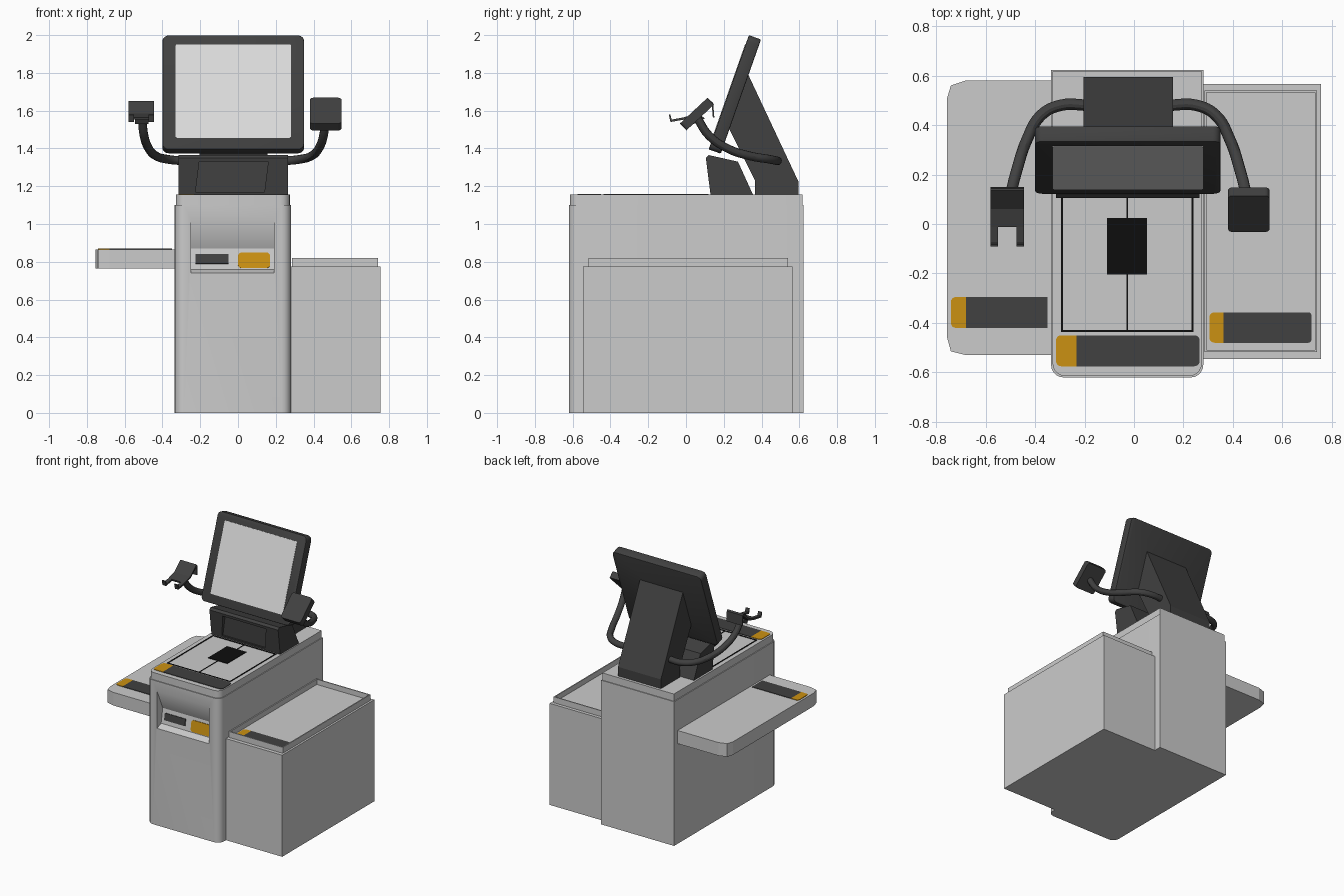
import bpy, bmesh, math
from mathutils import Matrix

if "Cube" in bpy.data.objects:
    bpy.data.objects.remove(bpy.data.objects["Cube"])


def material(name, rgb):
    m = bpy.data.materials.new(name)
    m.diffuse_color = (*rgb, 1)
    m.use_nodes = True
    m.node_tree.nodes["Principled BSDF"].inputs["Base Color"].default_value = m.diffuse_color
    return m


BODY = material("light_grey", (0.60, 0.60, 0.60))
SCREEN = material("screen_grey", (0.71, 0.71, 0.71))
DARK = material("charcoal", (0.052, 0.052, 0.052))
BLACK = material("black", (0.004, 0.004, 0.004))
AMBER = material("amber", (0.60, 0.285, 0.006))
MID = (-0.335 + 0.28) / 2     # centre line of the main cabinet
ARM_MID = -0.0225             # mirror line of the arms


def prism(name, pts, axis, lo, hi, mat):
    """Extrude a 2D profile along an axis."""
    place = {'x': lambda u, v, t: (t, u, v),
             'y': lambda u, v, t: (u, t, v),
             'z': lambda u, v, t: (u, v, t)}[axis]
    bm = bmesh.new()
    a = [bm.verts.new(place(u, v, lo)) for u, v in pts]
    b = [bm.verts.new(place(u, v, hi)) for u, v in pts]
    n = len(pts)
    bm.faces.new(a)
    bm.faces.new(b)
    for i in range(n):
        j = (i + 1) % n
        bm.faces.new((a[i], a[j], b[j], b[i]))
    bmesh.ops.recalc_face_normals(bm, faces=bm.faces)
    me = bpy.data.meshes.new(name)
    bm.to_mesh(me)
    bm.free()
    me.materials.append(mat)
    ob = bpy.data.objects.new(name, me)
    bpy.context.collection.objects.link(ob)
    return ob


def rounded(u0, u1, v0, v1, radii, seg=5):
    """Rectangle outline; radii for lower left, lower right, upper right, upper left."""
    pts = []
    corners = ((u0, v0, 1, 1), (u1, v0, -1, 1), (u1, v1, -1, -1), (u0, v1, 1, -1))
    for k, (u, v, su, sv) in enumerate(corners):
        r = radii[k]
        if r == 0:
            pts.append((u, v))
            continue
        for s in range(seg + 1):
            ang = math.pi + math.pi / 2 * (k + s / seg)
            pts.append((u + su * r + r * math.cos(ang), v + sv * r + r * math.sin(ang)))
    return pts


def box(name, x0, x1, y0, y1, z0, z1, mat):
    return prism(name, rounded(x0, x1, y0, y1, (0, 0, 0, 0)), 'z', z0, z1, mat)


def modify(ob, kind, **settings):
    m = ob.modifiers.new(kind, kind)
    for k, v in settings.items():
        setattr(m, k, v)
    bpy.context.view_layer.objects.active = ob
    bpy.ops.object.modifier_apply(modifier=m.name)


def cut(ob, cutter):
    cutter.hide_render = True
    modify(ob, 'BOOLEAN', object=cutter, operation='DIFFERENCE', solver='EXACT')
    bpy.data.objects.remove(cutter)


def smooth(ob):
    bpy.ops.object.select_all(action='DESELECT')
    ob.select_set(True)
    bpy.context.view_layer.objects.active = ob
    bpy.ops.object.shade_smooth_by_angle()


# Main cabinet with a V-shaped front recess
cabinet = prism("cabinet", rounded(-0.335, 0.28, -0.62, 0.622, (0.05, 0.05, 0, 0)),
                'z', 0, 1.10, BODY)
recess = [(-0.7, 1.025), (-0.62, 1.025), (-0.55, 0.87), (-0.57, 0.76), (-0.62, 0.74), (-0.7, 0.74)]
cut(cabinet, prism("recess_cutter", recess, 'x', -0.25, 0.19, BODY))
smooth(cabinet)
smooth(prism("cabinet_top", rounded(-0.329, 0.274, -0.614, 0.616, (0.05, 0.05, 0, 0)),
             'z', 1.10, 1.155, BODY))

# Slots on the sloped recess panel
lean = Matrix.Translation((0, -0.57, 0.76)) @ Matrix.Rotation(-math.atan2(0.02, 0.11), 4, 'X')
for name, pts, mat in (("receipt_slot", rounded(-0.225, -0.05, 0.03, 0.082, (0,) * 4), DARK),
                       ("payment_pad", rounded(0, 0.17, 0.006, 0.09, (0.02,) * 4), AMBER)):
    prism(name, pts, 'y', -0.006, 0.002, mat).data.transform(lean)

# Scanner bed: seam lines and glass window
z0, z1 = 1.152, 1.158
w = 0.009
for i, (x0, x1, y0, y1) in enumerate(((-0.296, -0.296 + w, -0.437, 0.12),
                                      (0.241 - w, 0.241, -0.437, 0.12),
                                      (-0.296, 0.241, -0.437, -0.437 + w),
                                      (-0.296, 0.241, 0.12 - w, 0.12),
                                      (MID - 0.003, MID + 0.003, -0.437, 0.12))):
    box(f"scanner_seam_{i}", x0, x1, y0, y1, z0, z1, BLACK)
box("scanner_window", -0.11, 0.053, -0.205, 0.025, z0, 1.159, BLACK)

# Left shelf with rounded outer corners
prism("left_shelf", [(-0.335, -0.53), (-0.68, -0.53), (-0.74, -0.515), (-0.755, -0.46),
                     (-0.755, 0.51), (-0.74, 0.56), (-0.68, 0.58), (-0.335, 0.58)],
      'z', 0.765, 0.865, BODY)

# Right bagging cabinet with thin-walled tray
box("right_cabinet", 0.279, 0.755, -0.545, 0.565, 0, 0.775, BODY)
tray = box("tray", 0.285, 0.74, -0.517, 0.54, 0.77, 0.82, BODY)
cut(tray, box("tray_cutter", 0.293, 0.732, -0.509, 0.532, 0.78, 0.9, BODY))

# Dark strips with amber ends on each top surface
for name, x0, xm, x1, y0, y1, z, re in (
        ("shelf", -0.74, -0.68, -0.35, -0.42, -0.295, 0.865, 0),
        ("counter", -0.315, -0.232, 0.265, -0.575, -0.45, 1.155, 0.02),
        ("tray", 0.305, 0.362, 0.717, -0.48, -0.357, 0.78, 0.012)):
    prism(name + "_strip", rounded(xm, x1, y0, y1, (0, re, re, 0)), 'z', z - .003, z + .004, DARK)
    prism(name + "_strip_end", rounded(x0, xm, y0, y1, (0.02, 0, 0, 0.02)),
          'z', z - .003, z + .004, AMBER)

# Printer pod in front of the stand
pod = prism("printer_pod", [(0.13, 1.154), (0.105, 1.35), (0.12, 1.365), (0.275, 1.33),
                            (0.355, 1.154)], 'x', -0.315, 0.265, DARK)
cut(pod, prism("pod_cutter", [(-0.225, 1.17), (0.14, 1.17), (0.16, 1.33), (-0.205, 1.33)],
               'y', 0, 0.14, DARK))

# Leaning monitor stand
prism("monitor_stand", [(0.595, 1.154), (0.595, 1.225), (0.33, 1.79), (0.315, 1.75),
                        (0.225, 1.51), (0.365, 1.23), (0.365, 1.154)],
      'x', -0.205, 0.157, DARK)

# Monitor, built upright then tilted back
tilt = Matrix.Translation((0, 0.12, 1.395)) @ Matrix.Rotation(-math.radians(19.4), 4, 'X')
case = prism("monitor_case", rounded(-0.40, 0.35, 0, 0.641, (0.032,) * 4), 'y', 0, 0.068, DARK)
modify(case, 'BEVEL', width=0.006, segments=2, limit_method='ANGLE', angle_limit=math.radians(60))
case.data.transform(tilt)
smooth(case)
prism("screen", rounded(-0.33, 0.28, 0.064, 0.588, (0.006,) * 4, 2),
      'y', -0.003, 0.003, SCREEN).data.transform(tilt)

# Curved arms, mirrored either side of the stand
path = [(0.14, 0.48, 1.335), (0.25, 0.48, 1.335), (0.33, 0.44, 1.343), (0.388, 0.34, 1.36),
        (0.428, 0.22, 1.40), (0.453, 0.12, 1.47), (0.463, 0.06, 1.56)]
for name, side in (("right_arm", 1), ("left_arm", -1)):
    cu = bpy.data.curves.new(name, 'CURVE')
    cu.dimensions = '3D'
    cu.bevel_depth = 0.023
    cu.bevel_resolution = 4
    cu.resolution_u = 6
    cu.use_fill_caps = True
    sp = cu.splines.new('BEZIER')
    sp.bezier_points.add(len(path) - 1)
    for p, (x, y, z) in zip(sp.bezier_points, path):
        p.co = (x if side > 0 else 2 * ARM_MID - x, y, z)
        p.handle_left_type = p.handle_right_type = 'AUTO'
    cu.materials.append(DARK)
    arm = bpy.data.objects.new(name, cu)
    bpy.context.collection.objects.link(arm)
    bpy.ops.object.select_all(action='DESELECT')
    arm.select_set(True)
    bpy.context.view_layer.objects.active = arm
    bpy.ops.object.convert(target='MESH')
    smooth(bpy.context.view_layer.objects.active)

# Card reader on the right arm
reader = prism("card_reader", rounded(0.38, 0.548, -0.1, 0.1, (0.018,) * 4), 'z', -0.025, 0.025, DARK)
reader.data.transform(Matrix.Translation((0.058, 0, 0)) @ Matrix.Translation((-0.058, 0.058, 1.582))
                      @ Matrix.Rotation(math.radians(43), 4, 'X'))

# Scanner cradle on the left arm: bent plate, rear flange and two hooked prongs
prism("cradle_plate", [(-0.012, 1.565), (0.06, 1.585), (0.135, 1.65), (0.144, 1.64),
                       (0.066, 1.572), (-0.009, 1.552)], 'x', -0.58, -0.445, DARK)
prism("cradle_flange", [(0.135, 1.65), (0.144, 1.64), (0.15, 1.565), (0.142, 1.565)],
      'x', -0.58, -0.445, DARK)
prism("cradle_boss", [(0.02, 1.57), (0.07, 1.58), (0.10, 1.56), (0.04, 1.53)],
      'x', -0.545, -0.475, DARK)
for name, x in (("left_prong", -0.58), ("right_prong", -0.475)):
    prism(name, [(-0.01, 1.565), (-0.076, 1.553), (-0.083, 1.58), (-0.091, 1.578),
                 (-0.082, 1.54), (-0.007, 1.553)], 'x', x, x + 0.03, DARK)
